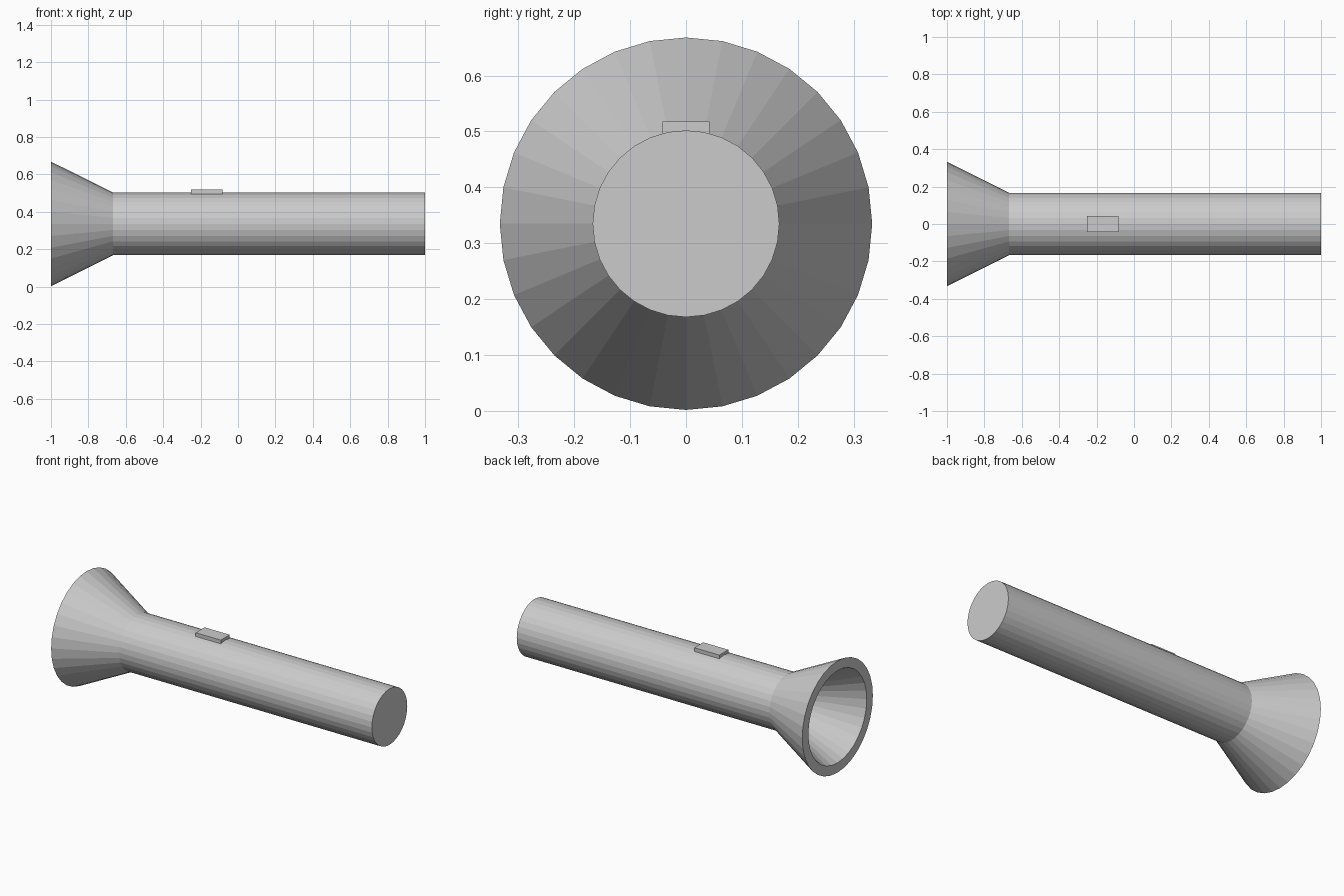
import bpy, bmesh
from math import sin, cos, tau

if "Cube" in bpy.data.objects:
    bpy.data.objects.remove(bpy.data.objects["Cube"])

SIDES = 32
AXIS_Z = 0.335


def finish(name, bm):
    bmesh.ops.recalc_face_normals(bm, faces=bm.faces)
    me = bpy.data.meshes.new(name)
    bm.to_mesh(me)
    bm.free()
    ob = bpy.data.objects.new(name, me)
    bpy.context.collection.objects.link(ob)
    return ob


def lathe_x(name, profile):
    """Spin an (x, radius) profile round the torch axis and cap both ends."""
    bm = bmesh.new()
    rings = [[bm.verts.new((x, r * sin(tau * i / SIDES), AXIS_Z + r * cos(tau * i / SIDES)))
              for i in range(SIDES)] for x, r in profile]
    for a, b in zip(rings, rings[1:]):
        for i in range(SIDES):
            j = (i + 1) % SIDES
            bm.faces.new((a[i], a[j], b[j], b[i]))
    bm.faces.new(rings[0])
    bm.faces.new(rings[-1])
    return finish(name, bm)


# Handle tube
lathe_x("handle", [(-0.667, 0.167), (1.0, 0.167)])

# Flared head: outer cone, flat rim, hollow inner reflector
lathe_x("head", [(-0.667, 0.167), (-1.0, 0.333), (-1.0, 0.275), (-0.69, 0.12)])

# Slide switch, sunk slightly into the handle
bm = bmesh.new()
bmesh.ops.create_cube(bm, size=1.0)
bmesh.ops.scale(bm, vec=(0.166, 0.084, 0.036), verts=bm.verts)
switch = finish("switch", bm)
switch.location = (-0.167, 0, 0.50)
